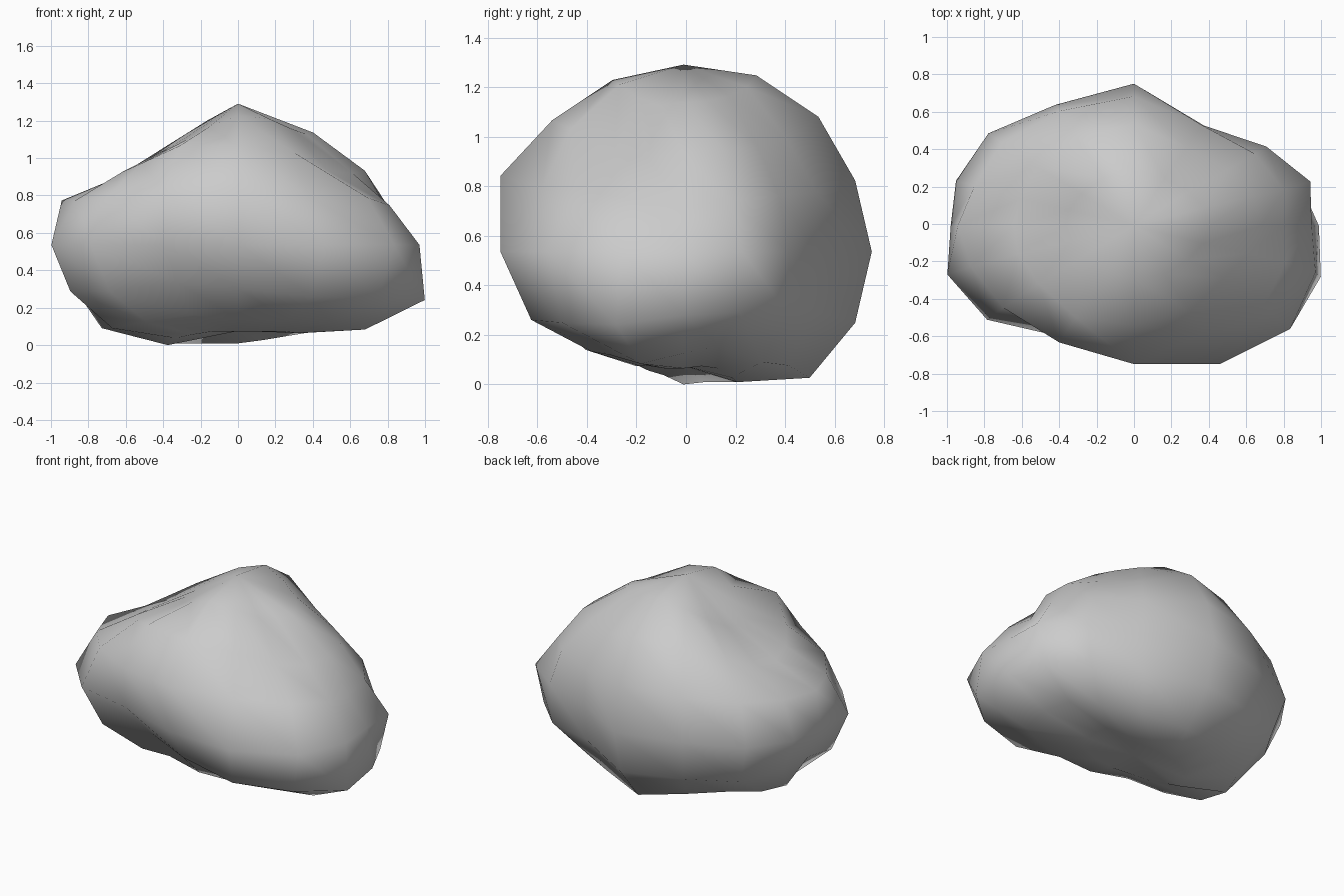
import bpy, bmesh, math
from mathutils import Vector

if "Cube" in bpy.data.objects:
    bpy.data.objects.remove(bpy.data.objects["Cube"])

# Boulder: an ellipsoid of rings and segments, pushed out or in along each direction
CENTRE = Vector((0, -.01, .535))
RADII = Vector((1, .6, .6))
TOP, BOTTOM = .155, -.14
# Bumps in hundredths; each ring runs counter-clockwise from +x, rings go downward
BUMPS = [
    (5, 6, 8, 12, 17, 12, 4, -2, -4, -3, 1, 8, 15, 13, 7, 4),
    (-4, -1, 0, 4, 17, 13, 3, -7, -9, -5, 2, 15, 15, 10, -4, -6),
    (-13, -6, -1, 3, 15, 12, 8, 0, 2, 2, 7, 13, 20, 7, 6, -5),
    (-5, 2, 0, -2, 16, 10, 10, 3, -2, 8, 11, 4, 12, 20, 18, 5),
    (7, 4, 5, 2, 15, 10, 8, 0, -4, 5, 5, -8, 1, 12, 15, 17),
    (-2, -6, 3, 5, 12, 5, 1, 2, 3, 3, -2, -7, -4, -3, -1, 4),
    (-9, -10, -9, -5, -3, -3, -3, -3, -2, -6, -8, -10, -10, -10, -10, -9),
]
RINGS, SEGS = len(BUMPS) + 1, len(BUMPS[0])


def surface_point(ring, seg, bump):
    phi, theta = math.pi * ring / RINGS, 2 * math.pi * seg / SEGS
    d = Vector((math.sin(phi) * math.cos(theta), math.sin(phi) * math.sin(theta), math.cos(phi)))
    return CENTRE + d * RADII + d * bump


bm = bmesh.new()
top = bm.verts.new(surface_point(0, 0, TOP))
bottom = bm.verts.new(surface_point(RINGS, 0, BOTTOM))
rows = [[bm.verts.new(surface_point(i + 1, k, b / 100)) for k, b in enumerate(row)]
        for i, row in enumerate(BUMPS)]

# Skin between the rings and caps at the poles
for k in range(SEGS):
    n = (k + 1) % SEGS
    bm.faces.new((top, rows[0][k], rows[0][n]))
    bm.faces.new((bottom, rows[-1][n], rows[-1][k]))
    for upper, lower in zip(rows, rows[1:]):
        bm.faces.new((upper[k], lower[k], lower[n], upper[n]))
for f in bm.faces:
    f.smooth = True

# Rest it on the ground
lowest = min(v.co.z for v in bm.verts)
bmesh.ops.translate(bm, verts=bm.verts, vec=(0, 0, -lowest))

mesh = bpy.data.meshes.new("boulder")
bm.to_mesh(mesh)
bm.free()
boulder = bpy.data.objects.new("boulder", mesh)
bpy.context.collection.objects.link(boulder)
